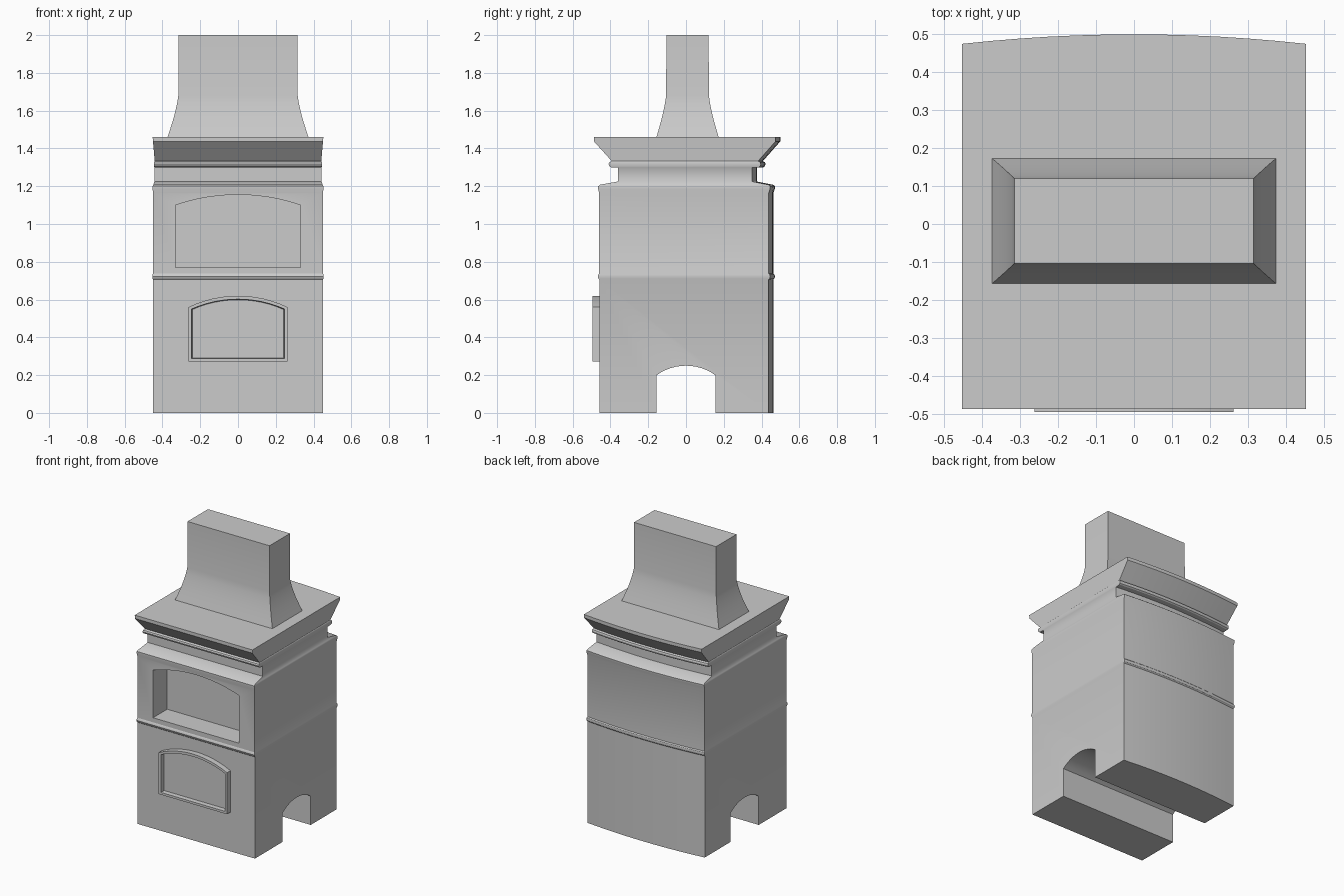
import bpy, bmesh, math

if "Cube" in bpy.data.objects:
    bpy.data.objects.remove(bpy.data.objects["Cube"])


def loft(name, rings, smooth=True):
    """Skin a list of matching closed rings and cap both ends."""
    bm = bmesh.new()
    vr = [[bm.verts.new(p) for p in ring] for ring in rings]
    n = len(rings[0])
    for a, b in zip(vr, vr[1:]):
        for i in range(n):
            j = (i + 1) % n
            bm.faces.new((a[i], a[j], b[j], b[i]))
    bm.faces.new(vr[0])
    bm.faces.new(vr[-1])
    bmesh.ops.recalc_face_normals(bm, faces=bm.faces[:])
    me = bpy.data.meshes.new(name)
    bm.to_mesh(me)
    bm.free()
    ob = bpy.data.objects.new(name, me)
    bpy.context.collection.objects.link(ob)
    if smooth:
        shade(ob)
    return ob


def activate(ob):
    bpy.ops.object.select_all(action='DESELECT')
    ob.select_set(True)
    bpy.context.view_layer.objects.active = ob


def shade(ob):
    activate(ob)
    bpy.ops.object.shade_smooth_by_angle(angle=math.radians(30))


def arch(half, low, spring, top, steps=12):
    """2D outline: flat bottom, straight sides, circular arc on top."""
    rise = top - spring
    r = (half * half + rise * rise) / (2 * rise)
    a0 = math.asin(half / r)
    pts = [(-half, low), (half, low)]
    for i in range(steps + 1):
        a = a0 - 2 * a0 * i / steps
        pts.append((r * math.sin(a), top - r + r * math.cos(a)))
    return pts


def layer(z, hx, front, back, bow=0.025, steps=12):
    """Plan outline with a straight front and a gently bowed back."""
    pts = [(-hx, front, z), (hx, front, z)]
    for i in range(steps + 1):
        t = 1 - 2 * i / steps
        pts.append((t * hx, back + bow * (1 - t * t), z))
    return pts


def cut(target, cutter):
    mod = target.modifiers.new("cut", 'BOOLEAN')
    mod.operation = 'DIFFERENCE'
    mod.solver = 'EXACT'
    mod.object = cutter
    activate(target)
    bpy.ops.object.modifier_apply(modifier=mod.name)
    bpy.data.objects.remove(cutter)


# Masonry body with belt moulding, frieze and cornice: z, half width, front, back
profile = [
    (0.0, .45, -.457, .437), (.705, .45, -.457, .437),
    (.712, .452, -.464, .444), (.722, .453, -.467, .446),
    (.732, .452, -.464, .444), (.738, .45, -.46, .438),
    (1.165, .45, -.46, .438), (1.185, .452, -.465, .445),
    (1.20, .452, -.465, .446), (1.208, .448, -.455, .436),
    (1.225, .442, -.36, .35), (1.298, .442, -.36, .35),
    (1.30, .443, -.395, .385), (1.306, .445, -.406, .393),
    (1.317, .446, -.41, .396), (1.327, .445, -.406, .393),
    (1.333, .441, -.393, .382), (1.437, .45, -.487, .474),
    (1.46, .452, -.487, .474)]
body = loft("stove_body", [layer(*p) for p in profile], smooth=False)

# Arched wood store running through the base
cut(body, loft("tunnel_cutter",
               [[(x, y, z) for y, z in arch(.155, -.1, .2, .25)] for x in (-.6, .6)],
               smooth=False))

# Arched oven niche in the upper front
cut(body, loft("oven_cutter",
               [[(x, y, z) for x, z in arch(.33, .77, 1.10, 1.155)] for y in (-.6, -.305)],
               smooth=False))
shade(body)

# Fire door: raised arched frame around a recessed panel
outer = arch(.262, .272, .56, .62)
inner = arch(.246, .288, .55, .602)
panel = arch(.242, .29, .547, .599)
loft("fire_door", [[(x, y, z) for x, z in outline] for outline, y in
                   ((outer, -.45), (outer, -.495), (inner, -.495), (panel, -.464))])

# Flared rectangular chimney
flare = [(1.455, .375, .166), (1.50, .360, .153), (1.55, .344, .139),
         (1.60, .331, .127), (1.64, .322, .119), (1.68, .316, .113),
         (2.0, .315, .112)]
loft("chimney", [[(sx * hx, .008 + sy * hy, z) for sx, sy in
                  ((-1, -1), (1, -1), (1, 1), (-1, 1))] for z, hx, hy in flare])
